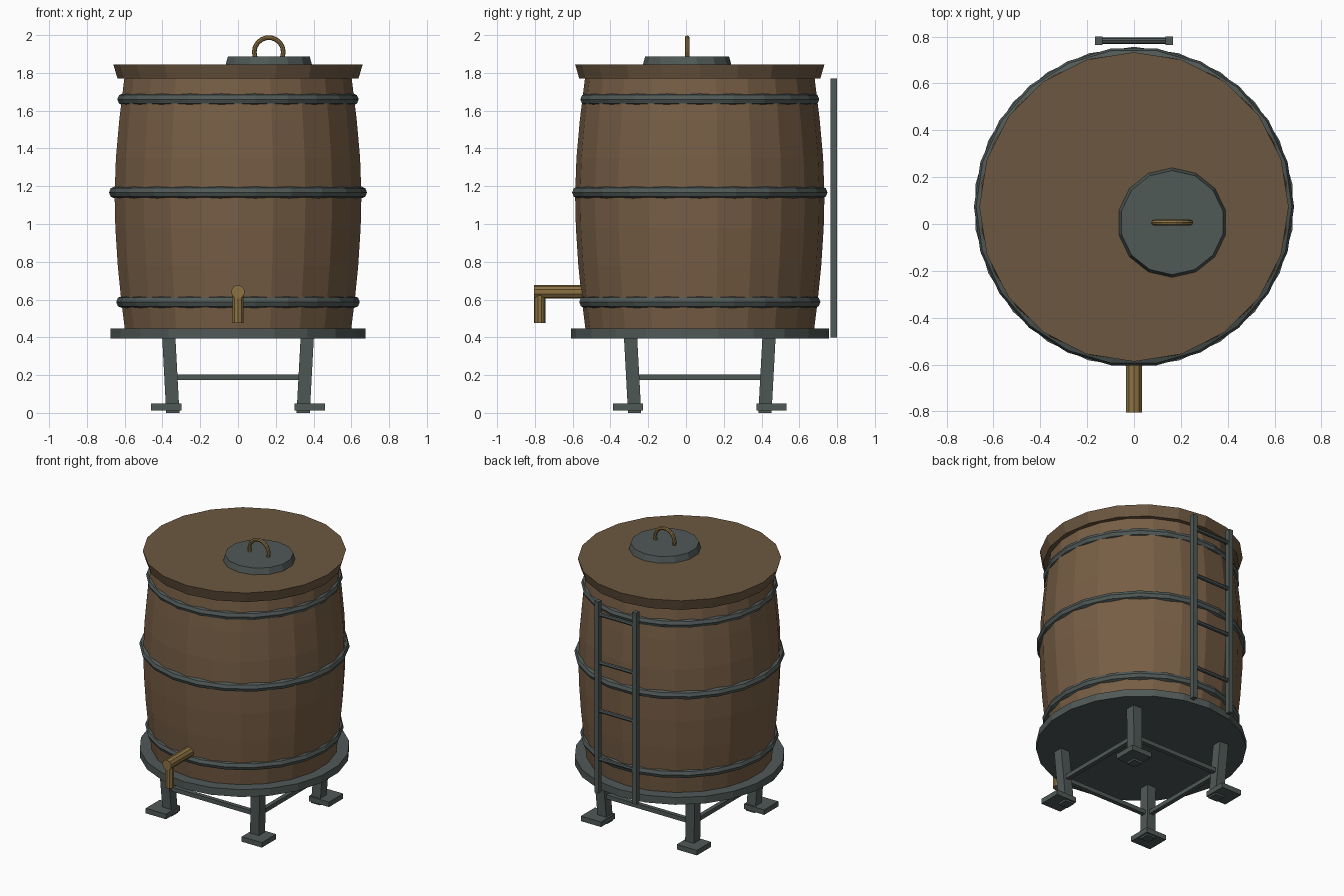
import bpy, bmesh, math
from mathutils import Vector

if "Cube" in bpy.data.objects:
    bpy.data.objects.remove(bpy.data.objects["Cube"])

CY = 0.073  # barrel axis sits slightly behind the origin


def material(name, rgb):
    m = bpy.data.materials.new(name)
    m.diffuse_color = (*rgb, 1)
    m.use_nodes = True
    m.node_tree.nodes["Principled BSDF"].inputs["Base Color"].default_value = m.diffuse_color
    return m


WOOD = material("stave_wood", (0.185, 0.112, 0.06))
LID = material("lid_wood", (0.15, 0.095, 0.052))
IRON = material("iron", (0.08, 0.10, 0.095))
BRASS = material("brass", (0.26, 0.165, 0.055))


def finish(name, mat):
    o = bpy.context.object
    o.name = name
    o.data.materials.append(mat)
    return o


def cone(name, x, y, z0, z1, r0, r1, n, mat):
    bpy.ops.mesh.primitive_cone_add(vertices=n, radius1=r0, radius2=r1, depth=z1 - z0,
                                    location=(x, y, (z0 + z1) / 2))
    return finish(name, mat)


def rod(name, a, b, r, mat, n=10):
    a, b = Vector(a), Vector(b)
    bpy.ops.mesh.primitive_cylinder_add(vertices=n, radius=r, depth=(b - a).length,
                                        location=(a + b) / 2)
    bpy.context.object.rotation_euler = (b - a).to_track_quat('Z', 'Y').to_euler()
    return finish(name, mat)


def box(name, loc, size, mat):
    bpy.ops.mesh.primitive_cube_add(size=1, location=loc)
    bpy.context.object.scale = size
    return finish(name, mat)


def torus(name, loc, major, minor, n, k, mat, rot=(0, 0, 0)):
    bpy.ops.mesh.primitive_torus_add(major_radius=major, minor_radius=minor, location=loc,
                                     rotation=rot, major_segments=n, minor_segments=k)
    return finish(name, mat)


def lathe(name, profile, n, mat):
    bm = bmesh.new()
    rings = []
    for r, z in profile:
        rings.append([bm.verts.new((r * math.sin(2 * math.pi * i / n),
                                    -r * math.cos(2 * math.pi * i / n), z)) for i in range(n)])
    for lo, hi in zip(rings, rings[1:]):
        for i in range(n):
            j = (i + 1) % n
            bm.faces.new((lo[i], lo[j], hi[j], hi[i]))
    bm.faces.new(rings[0][::-1])
    bm.faces.new(rings[-1])
    me = bpy.data.meshes.new(name)
    bm.to_mesh(me)
    bm.free()
    o = bpy.data.objects.new(name, me)
    o.location = (0, CY, 0)
    bpy.context.collection.objects.link(o)
    me.materials.append(mat)
    return o


# barrel body and hoops
lathe("barrel_staves", [(0.605, 0.44), (0.625, 0.60), (0.643, 0.78), (0.656, 0.98),
                        (0.66, 1.15), (0.653, 1.35), (0.635, 1.55), (0.607, 1.78)], 22, WOOD)
for name, z, r in (("lower_hoop", 0.587, 0.613), ("middle_hoop", 1.167, 0.651),
                   ("upper_hoop", 1.66, 0.607)):
    torus(name, (0, CY, z), r, 0.032, 22, 8, IRON)

# wooden lid, hatch and ring handle
cone("lid", 0, CY, 1.77, 1.845, 0.638, 0.66, 20, LID)
cone("hatch", 0.163, 0.006, 1.84, 1.888, 0.235, 0.222, 14, IRON)
torus("hatch_handle", (0.163, 0.006, 1.91), 0.077, 0.0125, 18, 8, BRASS, (math.pi / 2, 0, 0))

# spigot
rod("spigot_pipe", (0, -0.52, 0.641), (0, -0.805, 0.641), 0.036, BRASS)
rod("spigot_spout", (0, -0.775, 0.475), (0, -0.775, 0.64), 0.03, BRASS)

# stand platform
cone("stand_platform", 0, CY, 0.395, 0.447, 0.683, 0.683, 22, IRON)


# legs lean out toward the top; each has a square foot plate
def leg(sx, sy):
    bm = bmesh.new()
    bmesh.ops.create_cube(bm, size=1)
    for v in bm.verts:
        c, z = (0.367, 0.41) if v.co.z > 0 else (0.345, 0.0)
        v.co = (sx * c + v.co.x * 0.07, CY + sy * c + v.co.y * 0.07, z)
    me = bpy.data.meshes.new("leg")
    bm.to_mesh(me)
    bm.free()
    me.materials.append(IRON)
    bpy.context.collection.objects.link(bpy.data.objects.new("leg", me))
    box("foot_plate", (sx * 0.38, CY + sy * 0.38, 0.031), (0.16, 0.16, 0.036), IRON)


for sx in (-1, 1):
    for sy in (-1, 1):
        leg(sx, sy)
for s in (-1, 1):
    box("cross_brace", (0, CY + s * 0.355, 0.189), (0.68, 0.03, 0.03), IRON)
    box("side_brace", (s * 0.355, CY, 0.189), (0.03, 0.68, 0.03), IRON)

# ladder on the back
for s in (-1, 1):
    box("ladder_rail", (s * 0.15, 0.782, 1.085), (0.032, 0.036, 1.37), IRON)
for i in range(4):
    z = 0.64 + i * 0.345
    rod("ladder_rung", (-0.15, 0.782, z), (0.15, 0.782, z), 0.014, IRON, 8)
